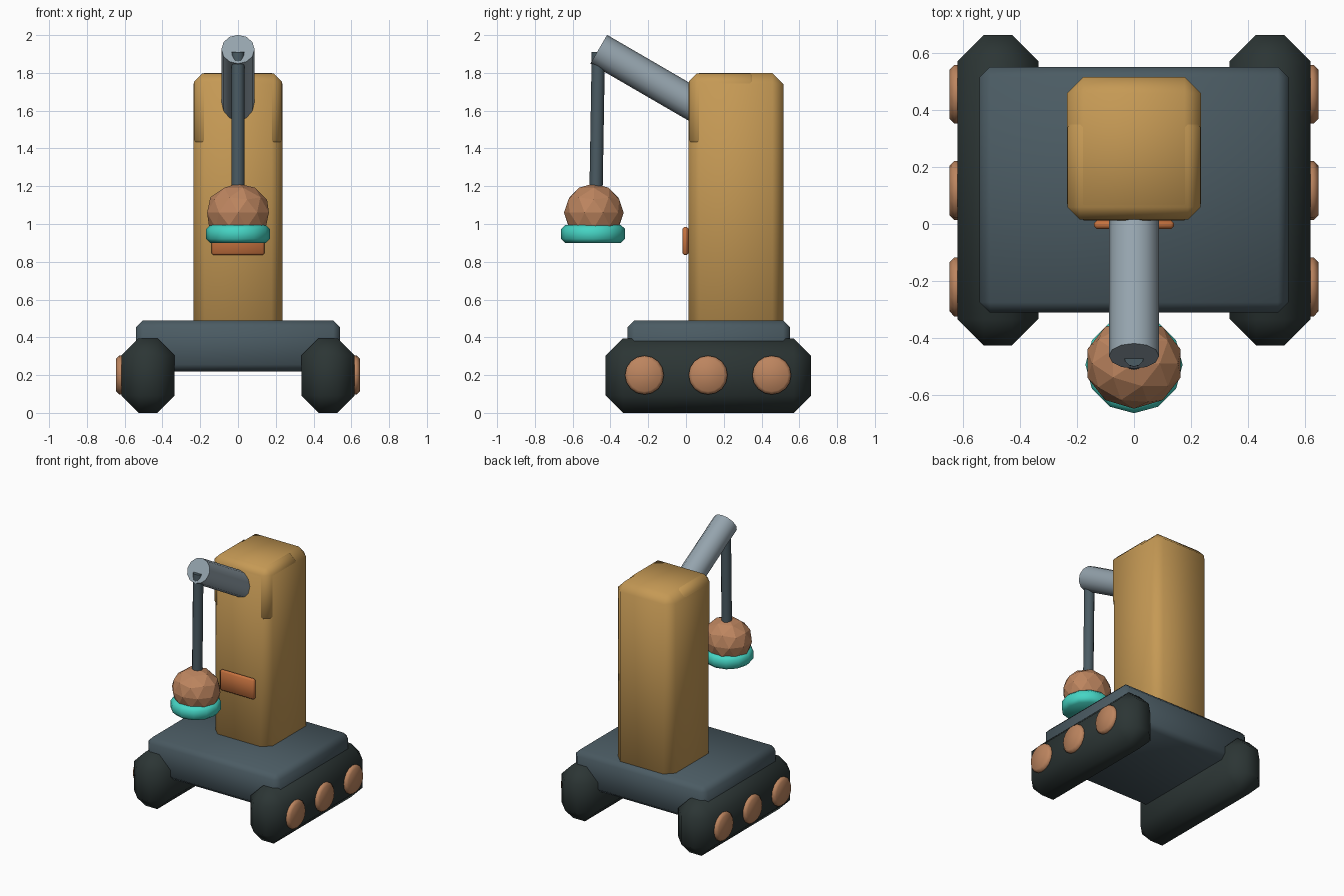
import bpy, math
from mathutils import Vector

if "Cube" in bpy.data.objects:
    bpy.data.objects.remove(bpy.data.objects["Cube"])


def material(name, rgb):
    m = bpy.data.materials.new(name)
    m.use_nodes = True
    col = (*rgb, 1)
    m.diffuse_color = col
    m.node_tree.nodes["Principled BSDF"].inputs["Base Color"].default_value = col
    return m


ochre = material("ochre", (0.56, 0.32, 0.09))
slate = material("slate", (0.07, 0.105, 0.125))
black = material("dark_rubber", (0.025, 0.036, 0.035))
copper = material("copper", (0.51, 0.235, 0.115))
teal = material("teal", (0.06, 0.66, 0.55))
steel = material("steel", (0.3, 0.37, 0.42))
orange = material("orange", (0.57, 0.17, 0.05))


def finish(name, mat, chamfer=0, angle=50):
    """Name, colour, chamfer and shade the active object."""
    ob = bpy.context.object
    ob.name = name
    ob.data.materials.append(mat)
    if chamfer:
        mod = ob.modifiers.new("chamfer", "BEVEL")
        mod.width = chamfer
        mod.segments = 1
        mod.limit_method = "ANGLE"
        mod.angle_limit = math.radians(40)
        bpy.ops.object.modifier_apply(modifier=mod.name)
    if angle:
        bpy.ops.object.shade_smooth_by_angle(angle=math.radians(angle))
    return ob


def box(name, lo, hi, mat, chamfer):
    lo, hi = Vector(lo), Vector(hi)
    bpy.ops.mesh.primitive_cube_add(size=1, location=(lo + hi) / 2)
    bpy.context.object.scale = hi - lo
    bpy.ops.object.transform_apply(location=False, rotation=False, scale=True)
    return finish(name, mat, chamfer)


def rod(name, start, end, radius, mat, sides=12, chamfer=0):
    start, end = Vector(start), Vector(end)
    axis = end - start
    bpy.ops.mesh.primitive_cylinder_add(vertices=sides, radius=radius, depth=axis.length,
                                        location=(start + end) / 2)
    bpy.context.object.rotation_euler = axis.to_track_quat("Z", "Y").to_euler()
    return finish(name, mat, chamfer)


# Chassis
box("chassis", (-0.54, -0.31, 0.22), (0.54, 0.55, 0.49), slate, 0.036)

# Tracks with three wheel discs on each outer side
for side, s in (("left", 1), ("right", -1)):
    xs = sorted((s * 0.335, s * 0.618))
    box(side + "_track", (xs[0], -0.425, 0), (xs[1], 0.662, 0.395), black, 0.092)
    for i in range(3):
        y = -0.22 + i * 0.337
        rod(f"{side}_wheel_{i + 1}", (s * 0.595, y, 0.2), (s * 0.645, y, 0.2),
            0.103, copper, 16, 0.016)

# Column and its cap
box("column", (-0.235, 0.013, 0.42), (0.235, 0.515, 1.8), ochre, 0.058)
box("column_cap", (-0.233, 0.015, 1.4), (0.233, 0.383, 1.798), ochre, 0.044)

# Front plate
box("front_plate", (-0.14, -0.018, 0.835), (0.14, 0.012, 0.985), orange, 0.01)

# Boom and hanging rod
rod("boom", (0, -0.462, 1.925), (0, 0.12, 1.587), 0.088, steel)
rod("hanging_rod", (0, -0.464, 1.91), (0, -0.477, 1.13), 0.035, slate)

# Faceted ball on the rod
bpy.ops.mesh.primitive_ico_sphere_add(subdivisions=2, radius=0.172, location=(0, -0.488, 1.06))
bpy.context.object.scale = (1, 0.92, 0.9)
finish("ball", copper, angle=0)

# Disc under the ball
rod("teal_disc", (0, -0.492, 0.9), (0, -0.492, 0.995), 0.17, teal, 12, 0.022)
